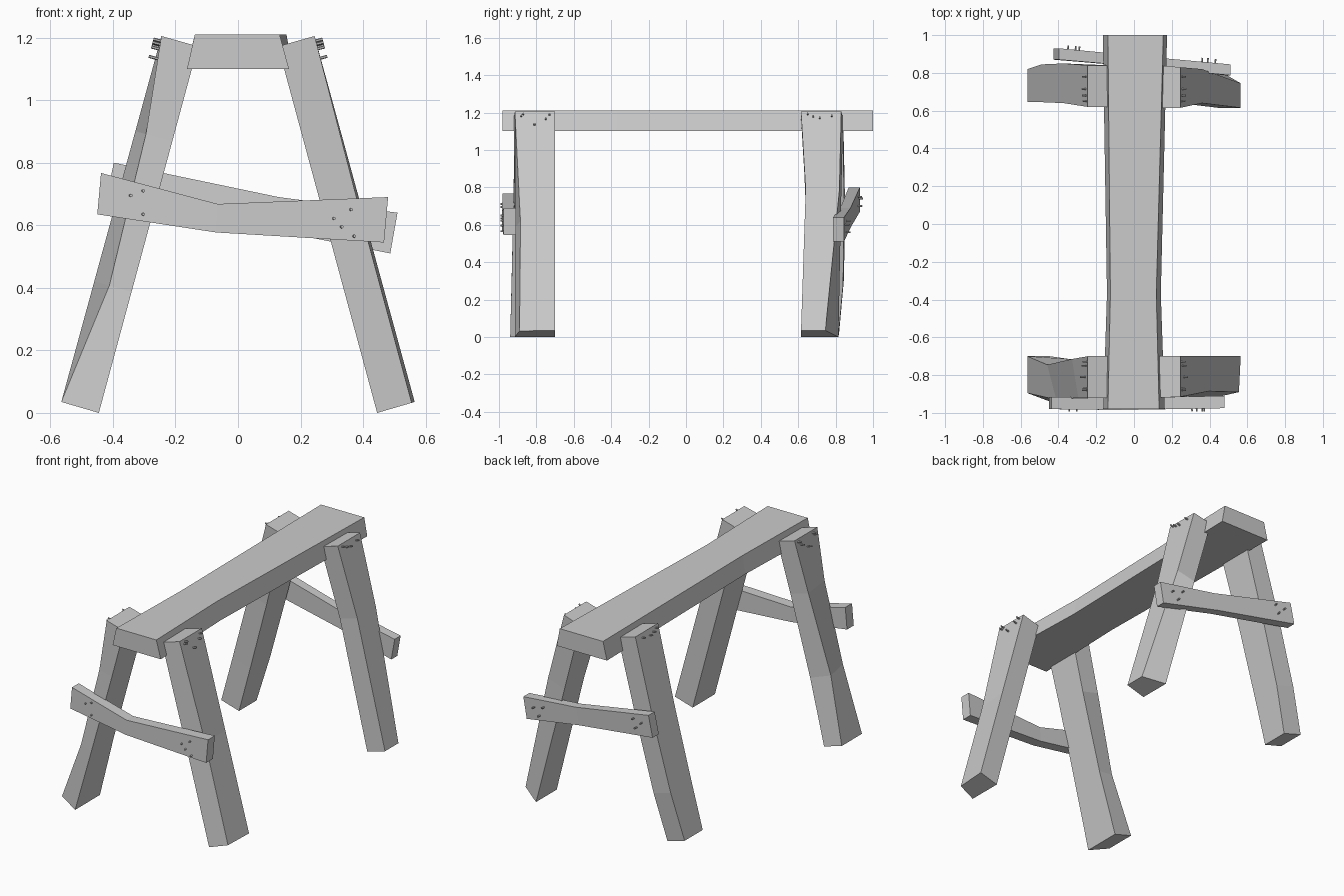
import bpy
from math import pi
from mathutils import Vector


def mesh_object(name, verts, faces):
    me = bpy.data.meshes.new(name)
    me.from_pydata(verts, [], faces)
    ob = bpy.data.objects.new(name, me)
    bpy.context.collection.objects.link(ob)
    # make normals consistent
    import bmesh
    bm = bmesh.new()
    bm.from_mesh(me)
    bmesh.ops.recalc_face_normals(bm, faces=bm.faces)
    bm.to_mesh(me)
    bm.free()
    return ob


def loft(name, sections):
    """Plank through a series of four-cornered sections."""
    verts = [p for s in sections for p in s]
    n = len(sections)
    faces = [(0, 1, 2, 3), tuple(4 * (n - 1) + k for k in range(4))]
    for i in range(n - 1):
        for k in range(4):
            a, b = 4 * i + k, 4 * i + (k + 1) % 4
            faces.append((a, b, b + 4, a + 4))
    return mesh_object(name, verts, faces)


# top beam: y, top left x, top right x, bottom left x, bottom right x
beam = [(-0.98, -0.138, 0.133, -0.163, 0.163),
        (-0.37, -0.125, 0.118, -0.143, 0.142),
        (1.0, -0.138, 0.155, -0.165, 0.175)]
loft("top_beam", [[(a, y, 1.21), (b, y, 1.21), (d, y, 1.10), (c, y, 1.10)]
                  for y, a, b, c, d in beam])

# splayed legs: t along leg, outer front y, outer back y, inner front y,
# inner back y, inward shift of the outer front and outer back corners
OUT0, OUT1 = Vector((0.565, 0.035)), Vector((0.245, 1.205))
IN0, IN1 = Vector((0.445, 0.0)), Vector((0.128, 1.172))


def leg(name, side, stations):
    sections = []
    for t, of, ob, inf, inb, sf, sb in stations:
        o, i = OUT0.lerp(OUT1, t), IN0.lerp(IN1, t)
        w = (i - o).normalized()
        f, b = o + w * sf, o + w * sb
        sections.append([(side * f.x, of, f.y), (side * b.x, ob, b.y),
                         (side * i.x, inb, i.y), (side * i.x, inf, i.y)])
    loft(name, sections)


leg("front_left_leg", -1, [
    (0, -0.895, -0.70, -0.94, -0.70, 0, 0),
    (0.33, -0.93, -0.745, -0.93, -0.715, 0.05, 0),
    (0.74, -0.92, -0.715, -0.92, -0.71, 0.035, 0),
    (1, -0.92, -0.70, -0.92, -0.70, 0, 0)])
leg("front_right_leg", 1, [
    (0, -0.89, -0.70, -0.915, -0.70, 0.01, 0),
    (0.5, -0.885, -0.70, -0.915, -0.70, 0.008, 0),
    (1, -0.915, -0.70, -0.92, -0.70, 0, 0)])
leg("back_right_leg", 1, [
    (0, 0.615, 0.745, 0.615, 0.815, 0, 0),
    (0.64, 0.64, 0.82, 0.64, 0.83, 0, 0),
    (1, 0.615, 0.83, 0.615, 0.84, 0, 0)])
leg("back_left_leg", -1, [
    (0, 0.645, 0.82, 0.645, 0.815, 0, 0),
    (0.24, 0.645, 0.845, 0.645, 0.84, 0, 0),
    (0.6, 0.64, 0.85, 0.64, 0.845, 0, 0),
    (1, 0.62, 0.84, 0.62, 0.84, 0, 0)])


# cross braces: top x, top z, bottom x, bottom z, front y, back y
def brace(name, stations):
    loft(name, [[(tx, f, tz), (tx, b, tz), (bx, b, bz), (bx, f, bz)]
                for tx, tz, bx, bz, f, b in stations])


brace("front_brace", [
    (-0.438, 0.767, -0.45, 0.635, -0.98, -0.915),
    (-0.065, 0.668, -0.07, 0.577, -0.985, -0.92),
    (0.48, 0.69, 0.467, 0.545, -0.975, -0.91)])
brace("back_brace", [
    (-0.397, 0.80, -0.425, 0.67, 0.87, 0.93),
    (0.13, 0.69, 0.11, 0.585, 0.825, 0.88),
    (0.51, 0.64, 0.487, 0.51, 0.787, 0.845)])


# nails
def nail(name, pos, direction):
    bpy.ops.mesh.primitive_cylinder_add(vertices=6, radius=0.005, depth=0.04, location=pos)
    ob = bpy.context.object
    ob.name = name
    ob.rotation_mode = 'QUATERNION'
    ob.rotation_quaternion = Vector(direction).to_track_quat('Z', 'Y')


for x, z in [(-0.345, 0.695), (-0.305, 0.71), (-0.305, 0.635), (0.305, 0.622),
             (0.33, 0.595), (0.36, 0.65), (0.37, 0.565)]:
    nail("front_brace_nail", (x, -0.972, z), (0.15, -1, 0))
for x, y, z in [(-0.35, 0.925, 0.74), (-0.31, 0.922, 0.70), (-0.29, 0.92, 0.75),
                (0.36, 0.86, 0.62), (0.39, 0.858, 0.56), (0.43, 0.853, 0.60)]:
    nail("back_brace_nail", (x, y, z), (0.1, 1, 0))
for y, z in [(-0.88, 1.18), (-0.87, 1.19), (-0.81, 1.135), (-0.75, 1.165), (-0.73, 1.188),
             (0.65, 1.19), (0.68, 1.178), (0.715, 1.17), (0.78, 1.18)]:
    for side in (-1, 1):
        x = 0.247 + (1.205 - z) * 0.273
        nail("leg_nail", (side * x, y, z), (side, 0, 0.27))
